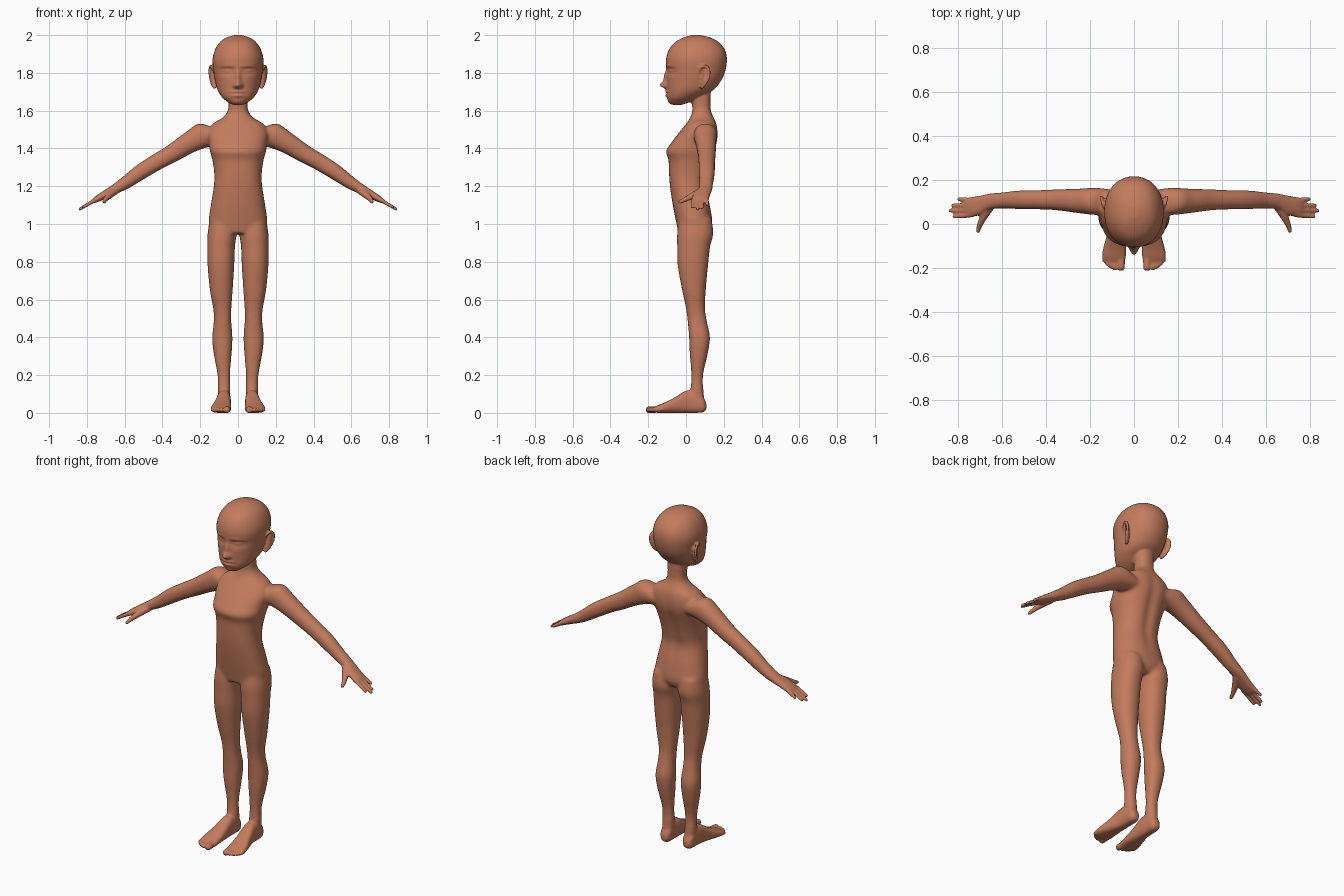
import bpy, bmesh, math
from mathutils import Vector

bm = bmesh.new()


def smooth_rows(rows, steps=5):
    """Catmull-Rom interpolation of rows of numbers."""
    out = []
    for i in range(len(rows) - 1):
        p0, p1 = rows[max(i - 1, 0)], rows[i]
        p2, p3 = rows[i + 1], rows[min(i + 2, len(rows) - 1)]
        for k in range(steps):
            t = k / steps
            out.append([0.5 * (2 * b + (c - a) * t + (2 * a - 5 * b + 4 * c - d) * t * t
                               + (3 * b - a - 3 * c + d) * t ** 3)
                        for a, b, c, d in zip(p0, p1, p2, p3)])
    return out + [list(rows[-1])]


def loft(rows, u, v, n=2.2, mirror=False, seg=40):
    """Rows are (x, y, z, radius along u, radius along v)."""
    for side in ((1, -1) if mirror else (1,)):
        prev = None
        rings = smooth_rows(rows)
        for j, (x, y, z, ru, rv) in enumerate(rings):
            ring = []
            for k in range(seg):
                a = 2 * math.pi * k / seg
                c, s = math.cos(a), math.sin(a)
                pu = math.copysign(abs(c) ** (2 / n), c) * ru
                pv = math.copysign(abs(s) ** (2 / n), s) * rv
                p = Vector((x, y, z)) + Vector(u) * pu + Vector(v) * pv
                ring.append(bm.verts.new((p.x * side, p.y, p.z)))
            if prev:
                for k in range(seg):
                    bm.faces.new((prev[k - 1], prev[k], ring[k], ring[k - 1]))
            if j in (0, len(rings) - 1):
                bm.faces.new(ring)
            prev = ring


def tube(points, steps=6):
    """Mirrored chain of balls through (x, y, z, radius) points."""
    for x, y, z, r in smooth_rows(points, steps):
        for side in (1, -1):
            ball = bmesh.ops.create_icosphere(bm, subdivisions=2, radius=r)["verts"]
            bmesh.ops.translate(bm, verts=ball, vec=(x * side, y, z))


def upright(rows, **kw):
    """Rows are (z, inner x, outer x, front y, back y)."""
    loft([((a + b) / 2, (f + k) / 2, z, (b - a) / 2, (k - f) / 2) for z, a, b, f, k in rows],
         (1, 0, 0), (0, 1, 0), **kw)


# torso and neck
torso = [(.95, .12, -.04, .115), (1.0, .155, -.05, .14), (1.1, .144, -.07, .128),
         (1.2, .128, -.085, .108), (1.27, .126, -.09, .12), (1.34, .136, -.093, .138),
         (1.385, .149, -.106, .152), (1.43, .154, -.078, .166), (1.48, .16, -.04, .17),
         (1.53, .135, 0, .163), (1.56, .085, .02, .15), (1.6, .054, .033, .133),
         (1.66, .052, .03, .13), (1.72, .05, .03, .13)]
upright([(z, -w, w, f, b) for z, w, f, b in torso], n=2.35)

# head
head = [(1.63, .03, -.078, -.02), (1.65, .062, -.092, .03), (1.675, .088, -.1, .08),
        (1.71, .109, -.101, .145), (1.76, .122, -.102, .187), (1.81, .13, -.103, .208),
        (1.87, .135, -.106, .217), (1.92, .123, -.092, .207), (1.96, .099, -.062, .177),
        (1.985, .066, -.018, .135), (2.0, .02, .03, .08)]
upright([(z, -w, w, f, b) for z, w, f, b in head], n=2.15)

# ears: thin shell with a raised rim
tube([(.125, .085, 1.725, .010), (.132, .1, 1.77, .014), (.133, .105, 1.81, .014)])
tube([(.122, .07, 1.80, .007), (.138, .078, 1.828, .008), (.146, .103, 1.836, .008),
      (.150, .122, 1.815, .008), (.147, .12, 1.775, .008), (.136, .1, 1.74, .009),
      (.124, .082, 1.722, .009)], 10)

# legs
upright([(1.03, .02, .148, -.035, .135), (.95, .008, .161, -.047, .145),
         (.88, .016, .162, -.047, .128), (.78, .02, .161, -.044, .117),
         (.65, .028, .149, -.021, .105), (.55, .035, .131, 0, .101),
         (.48, .035, .129, .009, .112), (.4, .029, .137, .016, .127),
         (.32, .033, .13, .019, .117), (.2, .042, .109, .028, .091),
         (.12, .041, .106, .024, .092), (.06, .042, .104, .022, .098)], mirror=True)

# feet, lofted from heel to toes as (y, inner x, outer x, bottom z, top z)
feet = [(.108, .058, .088, .018, .05), (.09, .043, .104, .003, .085), (.05, .04, .108, 0, .115),
        (0, .038, .112, 0, .117), (-.06, .037, .126, 0, .082), (-.11, .036, .14, 0, .056),
        (-.15, .037, .144, 0, .04), (-.17, .042, .135, .004, .03)]
loft([((a + b) / 2, y, (c + d) / 2, (b - a) / 2, (d - c) / 2) for y, a, b, c, d in feet],
     (1, 0, 0), (0, 0, 1), n=2.6, mirror=True)
for x, y, r in ((.059, -.196, .019), (.087, -.2, .0125), (.105, -.192, .012),
                (.121, -.18, .0115), (.135, -.164, .011)):
    tube([(x, -.13, .02, r), (x, y, .016, r)], 8)

# arms and palms
loft([(.09, .1, 1.46, .055, .05), (.17, .103, 1.472, .062, .07), (.25, .105, 1.435, .056, .058),
      (.35, .11, 1.373, .048, .049), (.43, .11, 1.328, .044, .045), (.52, .11, 1.272, .043, .042),
      (.6, .107, 1.215, .037, .034), (.655, .102, 1.183, .036, .026),
      (.70, .085, 1.158, .044, .022), (.745, .077, 1.133, .045, .017),
      (.765, .075, 1.121, .041, .012)], (0, 1, 0), (.5, 0, .86), mirror=True)

# fingers and thumbs
for y0, y1, x in ((.108, .113, .797), (.086, .085, .825), (.063, .06, .836), (.042, .033, .818)):
    tube([(.735, y0, 1.138, .0125), (.77, (y0 + y1) / 2, 1.119, .0115),
          (x, y1, 1.119 - .6 * (x - .77), .0095)], 7)
tube([(.65, .085, 1.175, .021), (.68, .04, 1.152, .019), (.7, 0, 1.132, .014),
      (.71, -.032, 1.117, .0105)], 8)

# fuse everything into one skin
bmesh.ops.recalc_face_normals(bm, faces=bm.faces)
rough = bpy.data.meshes.new("rough_body")
bm.to_mesh(rough)
bm.free()
body = bpy.data.objects.new("body", rough)
bpy.context.collection.objects.link(body)
remesh = body.modifiers.new("fuse", 'REMESH')
remesh.mode = 'VOXEL'
remesh.voxel_size = .0055
dg = bpy.context.evaluated_depsgraph_get()
skin = bpy.data.meshes.new_from_object(body.evaluated_get(dg))
body.modifiers.clear()
body.data = skin

# blend the joints, keep hands, feet and ears crisp
bm = bmesh.new()
bm.from_mesh(skin)
soft = [v for v in bm.verts if .14 < v.co.z < 1.66 and abs(v.co.x) < .62]
for verts, count in ((soft, 16), (bm.verts[:], 3)):
    for _ in range(count):
        bmesh.ops.smooth_vert(bm, verts=verts, factor=.5, use_axis_x=True,
                              use_axis_y=True, use_axis_z=True)
bm.normal_update()

# sculpted face: (x, z, height, spread x, spread z); x is mirrored
face = [(0, 1.775, .016, .010, .026), (0, 1.736, .031, .013, .013), (.015, 1.731, .010, .008, .008),
        (.056, 1.810, -.013, .026, .014), (.058, 1.810, .008, .016, .008),
        (.056, 1.836, .004, .028, .007), (.058, 1.822, -.003, .018, .003),
        (0, 1.699, .009, .024, .006), (0, 1.680, .009, .020, .007),
        (0, 1.690, -.006, .026, .003), (0, 1.645, .006, .022, .012)]
back = [(0, 1.32, -.010, .022, .13)]


def relief(bumps, x, z):
    return sum(h * math.exp(-((abs(x) - cx) / sx) ** 2 / 2 - ((z - cz) / sz) ** 2 / 2)
               for cx, cz, h, sx, sz in bumps)


for v in bm.verts:
    p = v.co
    if p.z > 1.62 and p.y < .02 and v.normal.y < 0:
        p.y -= relief(face, p.x, p.z) * min(1, -v.normal.y * 2)
    elif 1 < p.z < 1.62 and v.normal.y > .2 and abs(p.x) < .12:
        p.y += relief(back, p.x, p.z)
    p.z = max(p.z, 0)
bm.to_mesh(skin)
bm.free()
skin.polygons.foreach_set("use_smooth", [True] * len(skin.polygons))
skin.update()

# one skin colour
mat = bpy.data.materials.new("warm_brown_skin")
mat.diffuse_color = (.55, .2, .11, 1)
skin.materials.clear()
skin.materials.append(mat)
bpy.data.meshes.remove(rough)
